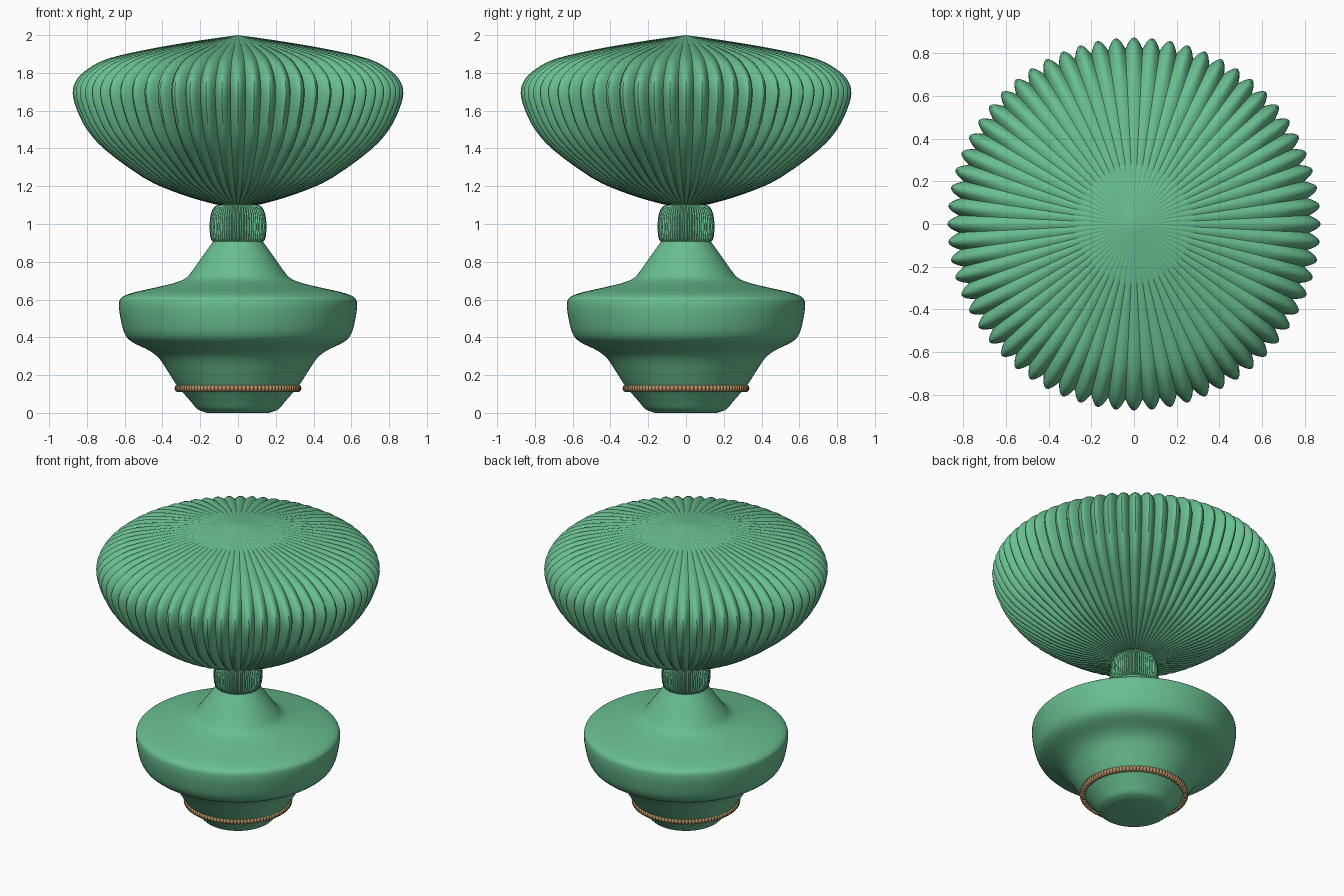
import bpy, bmesh
from math import sin, cos, pi, tau

if "Cube" in bpy.data.objects:
    bpy.data.objects.remove(bpy.data.objects["Cube"])


def material(name, color):
    m = bpy.data.materials.new(name)
    m.diffuse_color = (*color, 1)
    m.use_nodes = True
    m.node_tree.nodes["Principled BSDF"].inputs["Base Color"].default_value = m.diffuse_color
    return m


green = material("green_glaze", (0.14, 0.52, 0.28))
bronze = material("bronze", (0.42, 0.26, 0.12))


def smooth_profile(pts, steps):
    # Catmull-Rom curve through (radius, height) points
    p = [pts[0]] + pts + [pts[-1]]
    out = []
    for i in range(1, len(p) - 2):
        a, b, c, d = p[i - 1:i + 3]
        for s in range(steps):
            t = s / steps
            out.append(tuple(0.5 * (2 * b[k] + (c[k] - a[k]) * t
                       + (2 * a[k] - 5 * b[k] + 4 * c[k] - d[k]) * t * t
                       + (3 * b[k] - a[k] - 3 * c[k] + d[k]) * t ** 3) for k in (0, 1)))
    return out + [pts[-1]]


def finish(name, bm, mat, angle):
    bmesh.ops.recalc_face_normals(bm, faces=bm.faces)
    me = bpy.data.meshes.new(name)
    bm.to_mesh(me)
    bm.free()
    ob = bpy.data.objects.new(name, me)
    bpy.context.collection.objects.link(ob)
    me.materials.append(mat)
    bpy.ops.object.select_all(action='DESELECT')
    ob.select_set(True)
    bpy.context.view_layer.objects.active = ob
    bpy.ops.object.shade_smooth_by_angle(angle=angle)


def lathe(name, profile, segs, mat, ribs=0, depth=0.0, angle=0.7):
    # spin a profile; ribs are rounded ridges with sharp valleys
    bm = bmesh.new()
    rings = []
    for r, z in profile:
        if r < 1e-4:
            rings.append([bm.verts.new((0, 0, z))] * segs)
            continue
        ring = []
        for i in range(segs):
            a = tau * i / segs
            q = r * (1 - depth * (1 - abs(cos(ribs * a / 2))))
            ring.append(bm.verts.new((q * cos(a), q * sin(a), z)))
        rings.append(ring)
    for lo, hi in zip(rings, rings[1:]):
        for i in range(segs):
            j = (i + 1) % segs
            bm.faces.new(list(dict.fromkeys((lo[i], lo[j], hi[j], hi[i]))))
    for ring in (rings[0], rings[-1]):
        if ring[0] is not ring[1]:
            bm.faces.new(ring)
    finish(name, bm, mat, angle)


# Turned base body
body = [(0.18, 0.005), (0.215, 0.02), (0.25, 0.06), (0.285, 0.10), (0.32, 0.14),
        (0.365, 0.21), (0.415, 0.285), (0.47, 0.33), (0.56, 0.375), (0.60, 0.42),
        (0.622, 0.50), (0.63, 0.575), (0.615, 0.612), (0.55, 0.638), (0.43, 0.665),
        (0.33, 0.69), (0.275, 0.715), (0.24, 0.755), (0.18, 0.84), (0.13, 0.91)]
lathe("base_body", [(0, 0), (0.16, 0)] + smooth_profile(body, 4), 96, green)

# Ribbed neck
neck = [(0.125, 0.905), (0.142, 0.915), (0.150, 0.96), (0.150, 1.01), (0.142, 1.06),
        (0.125, 1.09), (0.095, 1.11)]
lathe("ribbed_neck", smooth_profile(neck, 2), 64 * 6, green, 64, 0.05, 0.6)

# Fluted cap
cap = [(0.08, 1.095), (0.20, 1.125), (0.35, 1.175), (0.50, 1.245), (0.70, 1.39),
       (0.80, 1.50), (0.855, 1.61), (0.875, 1.69), (0.862, 1.75), (0.81, 1.81),
       (0.69, 1.875), (0.45, 1.93), (0.20, 1.972), (0, 2.0)]
lathe("fluted_cap", smooth_profile(cap, 3), 64 * 8, green, 64, 0.06, 0.6)

# Beaded bronze ring: torus with a pulsing tube thickness
bm = bmesh.new()
beads, per, sides = 96, 6, 10
n = beads * per
grid = []
for i in range(n):
    a = tau * i / n
    t = 0.014 + 0.007 * abs(sin(beads * a / 2))
    grid.append([bm.verts.new(((0.315 + t * cos(b)) * cos(a),
                               (0.315 + t * cos(b)) * sin(a), 0.13 + t * sin(b)))
                 for b in (tau * k / sides for k in range(sides))])
for i in range(n):
    for k in range(sides):
        u, v, l = grid[i], grid[(i + 1) % n], (k + 1) % sides
        bm.faces.new((u[k], v[k], v[l], u[l]))
finish("beaded_ring", bm, bronze, 0.7)
